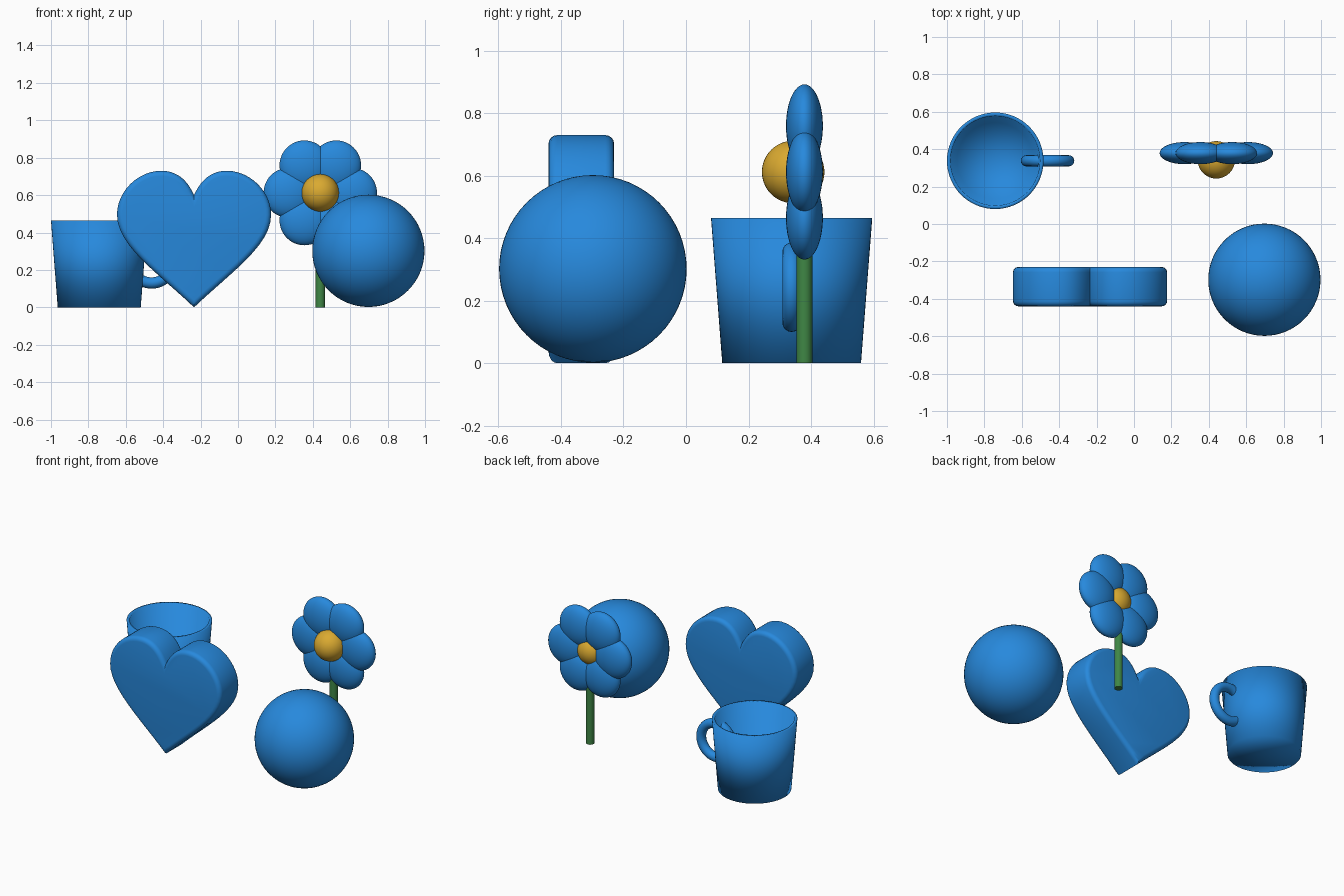
import bpy, bmesh, math
from mathutils import Vector, Matrix
from mathutils.geometry import interpolate_bezier

cube = bpy.data.objects.get("Cube")
if cube:
    bpy.data.objects.remove(cube, do_unlink=True)


def material(name, rgb):
    m = bpy.data.materials.new(name)
    m.use_nodes = True
    m.diffuse_color = (*rgb, 1)
    m.node_tree.nodes["Principled BSDF"].inputs["Base Color"].default_value = (*rgb, 1)
    return m


BLUE = material("blue", (0.02, 0.25, 0.72))
YELLOW = material("golden yellow", (0.70, 0.40, 0.03))
GREEN = material("leaf green", (0.05, 0.24, 0.06))


def finish(ob, name, mat, angle=None):
    """Name, colour and smooth-shade an object."""
    ob.name = ob.data.name = name
    ob.data.materials.append(mat)
    bpy.ops.object.select_all(action='DESELECT')
    ob.select_set(True)
    bpy.context.view_layer.objects.active = ob
    if angle is None:
        bpy.ops.object.shade_smooth()
    else:
        bpy.ops.object.shade_smooth_by_angle(angle=math.radians(angle))
    return ob


def from_bmesh(bm, name, mat, location, angle=None):
    bmesh.ops.recalc_face_normals(bm, faces=bm.faces)
    mesh = bpy.data.meshes.new(name)
    bm.to_mesh(mesh)
    bm.free()
    ob = bpy.data.objects.new(name, mesh)
    ob.location = location
    bpy.context.collection.objects.link(ob)
    return finish(ob, name, mat, angle)


def ellipsoid(name, mat, location, radii, segments=48):
    bpy.ops.mesh.primitive_uv_sphere_add(segments=segments, ring_count=segments // 2,
                                         radius=1, location=location)
    ob = bpy.context.object
    ob.scale = radii
    return finish(ob, name, mat)


# Ball
ellipsoid("ball", BLUE, (0.697, -0.298, 0.302), (0.3, 0.3, 0.3), 64)

# Mug: lathed hollow cup
cup_at = Vector((-0.742, 0.338, 0))
profile = [(0, 0), (0.222, 0), (0.258, 0.465), (0.239, 0.465), (0.204, 0.02), (0, 0.02)]
bm = bmesh.new()
verts = [bm.verts.new((r, 0, z)) for r, z in profile]
edges = [bm.edges.new(pair) for pair in zip(verts, verts[1:])]
bmesh.ops.spin(bm, geom=verts + edges, cent=(0, 0, 0), axis=(0, 0, 1),
               angle=math.tau, steps=64, use_duplicate=False)
bmesh.ops.remove_doubles(bm, verts=bm.verts, dist=0.0001)
from_bmesh(bm, "mug_cup", BLUE, cup_at)

# Mug handle: upright ring through the wall
bpy.ops.mesh.primitive_torus_add(location=cup_at + Vector((0.28, 0, 0.243)),
                                 rotation=(math.pi / 2, 0, 0), major_radius=0.113,
                                 minor_radius=0.03, major_segments=48, minor_segments=16)
finish(bpy.context.object, "mug_handle", BLUE)

# Heart: half outline from curves, mirrored, extruded, with rounded rims
curves = [
    ((0, 0.60), (0.04, 0.69), (0.10, 0.73), (0.175, 0.73)),
    ((0.175, 0.73), (0.30, 0.73), (0.412, 0.62), (0.412, 0.495)),
    ((0.412, 0.495), (0.412, 0.33), (0.20, 0.19), (0, 0)),
]
half = []
for c in curves:
    half += interpolate_bezier(*[Vector((x, 0, z)) for x, z in c], 13)[:-1]
half.append(Vector((0, 0, 0)))
outline = half + [Vector((-p.x, 0, p.z)) for p in reversed(half[1:-1])]
depth = 0.21
bm = bmesh.new()
front = bm.faces.new([bm.verts.new(p) for p in outline])
extruded = bmesh.ops.extrude_face_region(bm, geom=[front], use_keep_orig=True)["geom"]
bmesh.ops.translate(bm, vec=(0, depth, 0),
                    verts=[g for g in extruded if isinstance(g, bmesh.types.BMVert)])
bmesh.ops.recalc_face_normals(bm, faces=bm.faces)
rims = [e for e in bm.edges if abs(e.verts[0].co.y - e.verts[1].co.y) < 0.001]
bmesh.ops.bevel(bm, geom=rims, offset=0.028, segments=4, profile=0.5,
                affect='EDGES', clamp_overlap=False)
from_bmesh(bm, "heart", BLUE, (-0.235, -0.44, 0), 35)

# Flower: stem, centre and a ring of flattened petals
bloom = Vector((0.44, 0.379, 0.612))
bpy.ops.mesh.primitive_cylinder_add(vertices=24, radius=0.025, depth=bloom.z,
                                    location=(bloom.x, bloom.y, bloom.z / 2))
finish(bpy.context.object, "flower_stem", GREEN, 35)
ellipsoid("flower_centre", YELLOW, bloom - Vector((0, 0.036, 0)), (0.1, 0.1, 0.1))
for i in range(6):
    spoke = Matrix.Rotation(i * math.tau / 6, 3, 'Y') @ Vector((0.17, 0, 0))
    ellipsoid(f"flower_petal_{i + 1}", BLUE, bloom + spoke, (0.133, 0.059, 0.133))
